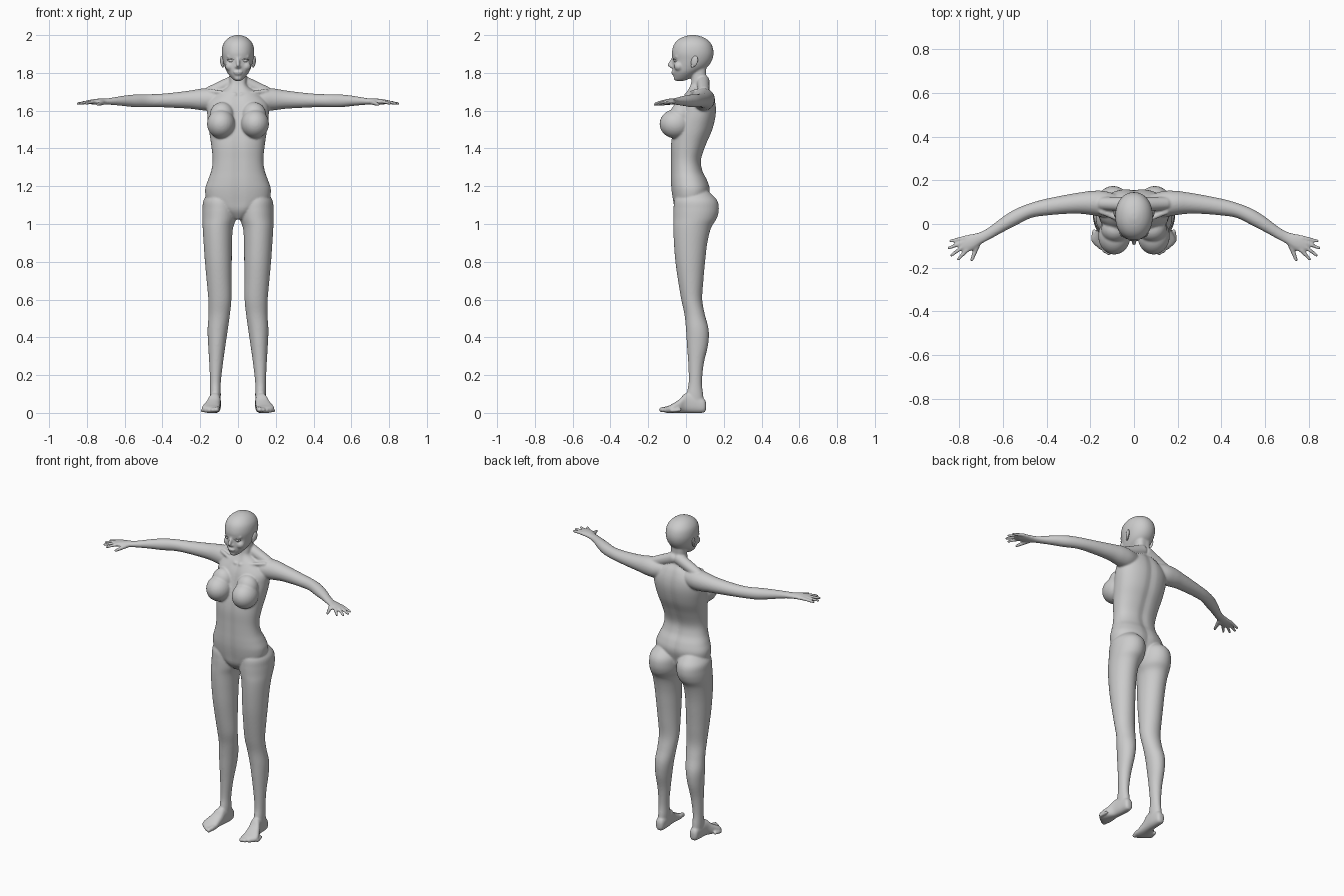
import bpy, bmesh, math
from mathutils import Vector, Matrix

AXES = {'x': (0, 1, 2), 'y': (1, 0, 2), 'z': (2, 0, 1)}


def spline(p, q, r, s, t):
    return 0.5 * (2*q + (r - p)*t + (2*p - 5*q + 4*r - s)*t*t + (3*q - p - 3*r + s)*t**3)


def loft(bm, axis, rows, power=2.0, groove=0.0, n=40, steps=5):
    """Rows are (position, min a, max a, min b, max b) along one axis."""
    k, a, b = AXES[axis]
    pad = [rows[0]] + rows + [rows[-1]]
    fine = []
    for i in range(1, len(pad) - 2):
        for j in range(steps):
            fine.append([spline(*(pad[i + d][c] for d in (-1, 0, 1, 2)), j / steps) for c in range(5)])
    fine.append(rows[-1])
    rings = []
    for pos, a0, a1, b0, b1 in fine:
        ring = []
        for i in range(n):
            t = 2 * math.pi * i / n
            u, v = math.cos(t), math.sin(t)
            u = math.copysign(abs(u) ** (2 / power), u)
            v = math.copysign(abs(v) ** (2 / power), v)
            co = [0, 0, 0]
            co[k] = pos
            co[a] = (a0 + a1) / 2 + u * (a1 - a0) / 2
            co[b] = (b0 + b1) / 2 + v * (b1 - b0) / 2
            if groove:
                co[b] -= math.copysign(groove, v) * math.exp(-(co[a] / 0.025) ** 2)
            ring.append(bm.verts.new(co))
        rings.append(ring)
    for r, s in zip(rings, rings[1:]):
        for i in range(n):
            bm.faces.new((r[i], r[(i + 1) % n], s[(i + 1) % n], s[i]))
    bm.faces.new(rings[0])
    bm.faces.new(rings[-1])


def ball(bm, c, r, rot=None):
    m = Matrix.Translation(c) @ (rot or Matrix()) @ Matrix.Diagonal((*r, 1))
    bmesh.ops.create_uvsphere(bm, u_segments=28, v_segments=18, radius=1, matrix=m)


def digit(bm, p, q, r0, r1):
    p, q = Vector(p), Vector(q)
    d = q - p
    q = q - d.normalized() * r1
    m = Matrix.Translation((p + q) / 2) @ d.to_track_quat('Z', 'Y').to_matrix().to_4x4()
    bmesh.ops.create_cone(bm, cap_ends=True, segments=16, radius1=r0, radius2=r1,
                          depth=(q - p).length, matrix=m)
    ball(bm, p, (r0,) * 3)
    ball(bm, q, (r1,) * 3)


def mirror(bm):
    new = bmesh.ops.duplicate(bm, geom=bm.verts[:] + bm.edges[:] + bm.faces[:])['geom']
    bmesh.ops.scale(bm, vec=(-1, 1, 1), verts=[g for g in new if isinstance(g, bmesh.types.BMVert)])


def finish(bm, name):
    bmesh.ops.recalc_face_normals(bm, faces=bm.faces[:])
    me = bpy.data.meshes.new(name)
    bm.to_mesh(me)
    bm.free()
    for p in me.polygons:
        p.use_smooth = True
    ob = bpy.data.objects.new(name, me)
    bpy.context.collection.objects.link(ob)
    return ob


bm = bmesh.new()

# leg with buttock
loft(bm, 'z', [
    (1.18, .04, .14, -.03, .11), (1.13, .008, .181, -.06, .162), (1.08, .003, .188, -.066, .174),
    (1.03, .008, .189, -.067, .163), (.98, .026, .187, -.067, .133), (.90, .032, .182, -.064, .113),
    (.80, .033, .175, -.056, .101), (.70, .034, .166, -.042, .092), (.60, .035, .157, -.025, .086),
    (.52, .043, .156, -.008, .100), (.44, .054, .161, 0, .120), (.36, .066, .158, .005, .117),
    (.26, .080, .152, .012, .094), (.16, .091, .148, .014, .085), (.09, .091, .148, .002, .092),
    (.04, .094, .146, .01, .095)])

# foot and toes
loft(bm, 'y', [
    (.107, .108, .130, .02, .05), (.095, .094, .144, .002, .075), (.05, .09, .149, -.001, .095),
    (0, .092, .156, 0, .105), (-.035, .094, .175, 0, .072), (-.075, .094, .192, -.001, .046),
    (-.10, .098, .176, 0, .034), (-.115, .108, .15, .004, .026)], power=2.5)
for i in range(5):
    t = i / 4
    x, y, r = .117 + .073*t, -.143 + .06*t**1.3, .015 - .005*t
    digit(bm, (x - .008, y + .05, r + .006), (x, y, r), r, r * .9)

# arm and palm
loft(bm, 'x', [
    (.05, .03, .125, 1.615, 1.71), (.13, .03, .15, 1.60, 1.717), (.19, .04, .152, 1.602, 1.717),
    (.25, .047, .144, 1.61, 1.707), (.32, .046, .132, 1.614, 1.698), (.40, .039, .116, 1.618, 1.69),
    (.47, .028, .097, 1.619, 1.687), (.54, -.006, .07, 1.618, 1.686), (.60, -.037, .033, 1.624, 1.68),
    (.66, -.07, -.012, 1.63, 1.67), (.70, -.092, -.035, 1.632, 1.664), (.735, -.117, -.045, 1.632, 1.664),
    (.77, -.13, -.052, 1.633, 1.66), (.792, -.118, -.07, 1.637, 1.655)])

# fingers and thumb
for p, q in (((.77, -.062), (.847, -.08)), ((.78, -.083), (.855, -.113)),
             ((.78, -.102), (.842, -.147)), ((.765, -.119), (.81, -.167))):
    digit(bm, (*p, 1.648), (*q, 1.637), .0105, .0075)
digit(bm, (.715, -.09, 1.643), (.745, -.172, 1.632), .014, .008)

# breast
ball(bm, (.09, -.055, 1.53), (.074, .085, .077))
ball(bm, (.085, -.025, 1.575), (.065, .06, .07))

# neck muscle sloping to the shoulder
digit(bm, (.02, .09, 1.755), (.17, .095, 1.69), .035, .03)
# collar bone
digit(bm, (.015, .0, 1.685), (.16, .06, 1.705), .01, .012)

# brow, cheek and jaw
digit(bm, (.015, -.064, 1.882), (.06, -.045, 1.886), .009, .008)
ball(bm, (.043, -.038, 1.835), (.025, .025, .025))
mirror(bm)

# torso and neck
loft(bm, 'z', [
    (1.025, -.02, .02, -.03, .05), (1.07, -.09, .09, -.06, .10), (1.12, -.16, .16, -.07, .115),
    (1.18, -.174, .174, -.079, .128), (1.23, -.16, .16, -.082, .115), (1.28, -.142, .142, -.082, .09),
    (1.34, -.134, .134, -.082, .082), (1.42, -.142, .142, -.082, .108), (1.50, -.154, .154, -.07, .142),
    (1.58, -.163, .163, -.048, .16), (1.64, -.158, .158, -.03, .158), (1.69, -.11, .11, -.005, .142),
    (1.73, -.052, .052, .016, .118), (1.77, -.046, .046, .024, .112), (1.85, -.046, .046, .03, .115)],
    power=2.25, groove=.007, n=64)

# head
loft(bm, 'z', [
    (1.757, -.014, .014, -.05, -.015), (1.77, -.031, .031, -.061, .02), (1.80, -.056, .056, -.069, .065),
    (1.83, -.07, .07, -.071, .112), (1.865, -.08, .08, -.07, .137), (1.905, -.086, .086, -.075, .146),
    (1.945, -.081, .081, -.066, .138), (1.972, -.065, .065, -.046, .118), (1.99, -.042, .042, -.016, .088),
    (2.0, -.015, .015, .02, .052)], power=2.1, n=48)

# nose, lips and chin
digit(bm, (0, -.066, 1.882), (0, -.092, 1.833), .007, .011)
ball(bm, (0, -.074, 1.832), (.017, .011, .008))
ball(bm, (0, -.069, 1.804), (.023, .010, .006))
ball(bm, (0, -.067, 1.795), (.019, .010, .006))
ball(bm, (0, -.052, 1.772), (.02, .014, .013))

body = finish(bm, "body")
rm = body.modifiers.new("blend parts", 'REMESH')
rm.mode = 'VOXEL'
rm.voxel_size = .0055
rm.use_smooth_shade = True
sm = body.modifiers.new("soften", 'SMOOTH')
sm.factor = .5
sm.iterations = 5

# ears
bm = bmesh.new()
tilt = Matrix.Rotation(math.radians(-18), 4, 'Z') @ Matrix.Rotation(math.radians(-15), 4, 'X')
ball(bm, (.085, .045, 1.862), (.008, .018, .029), tilt)
ball(bm, (.081, .036, 1.84), (.006, .009, .013), tilt)
mirror(bm)
finish(bm, "ears")

# eyes with lash lines
bm = bmesh.new()
ball(bm, (.034, -.052, 1.864), (.017, .013, .009))
digit(bm, (.019, -.066, 1.868), (.036, -.066, 1.874), .002, .002)
digit(bm, (.036, -.066, 1.874), (.057, -.053, 1.868), .002, .002)
mirror(bm)
finish(bm, "eyes")
